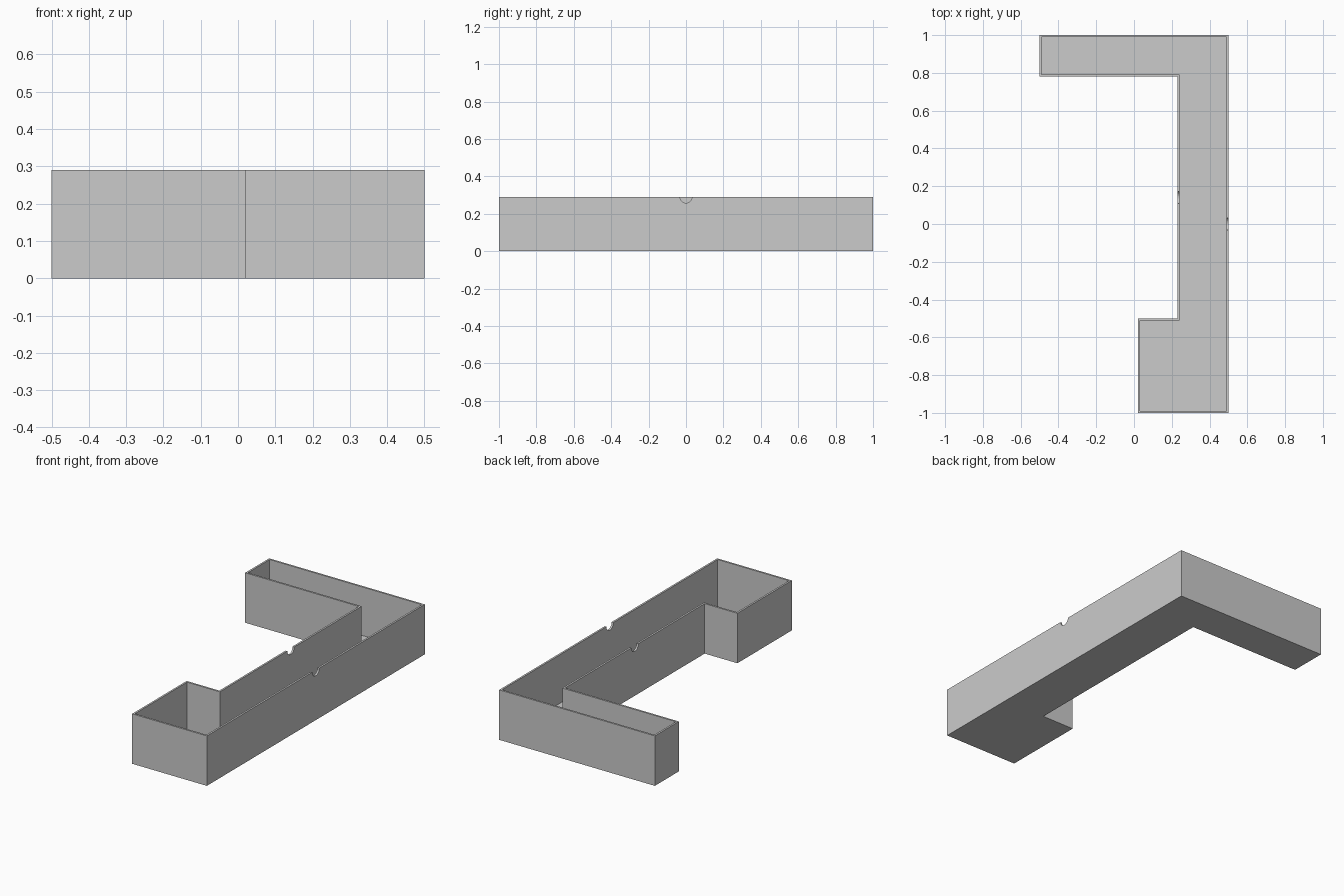
import bpy, bmesh, math
from mathutils import Matrix

if "Cube" in bpy.data.objects:
    bpy.data.objects.remove(bpy.data.objects["Cube"])

HEIGHT, WALL, FLOOR, NOTCH = 0.29, 0.011, 0.008, 0.032

# Footprint, counter-clockwise seen from above
outline = [(0.02, -1), (0.5, -1), (0.5, 1), (-0.5, 1),
           (-0.5, 0.78), (0.23, 0.78), (0.23, -0.5), (0.02, -0.5)]


def inset(points, d):
    """Move every edge of a right-angled outline inward by d."""
    result = []
    for i, (x, y) in enumerate(points):
        px, py = points[i - 1]
        nx, ny = points[(i + 1) % len(points)]
        for ax, ay in ((x - px, y - py), (nx - x, ny - y)):
            length = math.hypot(ax, ay)
            x, y = x - ay / length * d, y + ax / length * d
        result.append((x, y))
    return result


def add_object(name, bm):
    bmesh.ops.recalc_face_normals(bm, faces=bm.faces[:])
    mesh = bpy.data.meshes.new(name)
    bm.to_mesh(mesh)
    bm.free()
    obj = bpy.data.objects.new(name, mesh)
    bpy.context.collection.objects.link(obj)
    return obj


# Open tray: outer walls, rim, inner walls and floor
bm = bmesh.new()
inner = inset(outline, WALL)
loops = [[bm.verts.new((x, y, z)) for x, y in pts]
         for pts, z in ((outline, 0), (outline, HEIGHT), (inner, HEIGHT), (inner, FLOOR))]
n = len(outline)
for low, high in zip(loops, loops[1:]):
    for i in range(n):
        j = (i + 1) % n
        bm.faces.new((low[i], low[j], high[j], high[i]))
bm.faces.new(loops[0][::-1])
bm.faces.new(loops[-1])
tray = add_object("tray", bm)

grey = bpy.data.materials.new("grey")
grey.diffuse_color = (0.6, 0.6, 0.6, 1)
grey.use_nodes = True
grey.node_tree.nodes["Principled BSDF"].inputs["Base Color"].default_value = grey.diffuse_color
tray.data.materials.append(grey)

# Half-round notches in the middle of the two long walls
for name, x, y in (("right_notch_cutter", 0.5 - WALL / 2, 0),
                   ("inner_notch_cutter", 0.23 + WALL / 2, 0.14)):
    bm = bmesh.new()
    bmesh.ops.create_cone(bm, cap_ends=True, segments=24, radius1=NOTCH,
                          radius2=NOTCH, depth=0.06,
                          matrix=Matrix.Translation((x, y, HEIGHT))
                          @ Matrix.Rotation(math.pi / 2, 4, 'Y'))
    cutter = add_object(name, bm)
    cutter.hide_render = True
    cutter.data.materials.append(grey)
    mod = tray.modifiers.new(name, 'BOOLEAN')
    mod.operation, mod.solver, mod.object = 'DIFFERENCE', 'EXACT', cutter
    bpy.context.view_layer.objects.active = tray
    bpy.ops.object.modifier_apply(modifier=mod.name)
    bpy.data.objects.remove(cutter)
